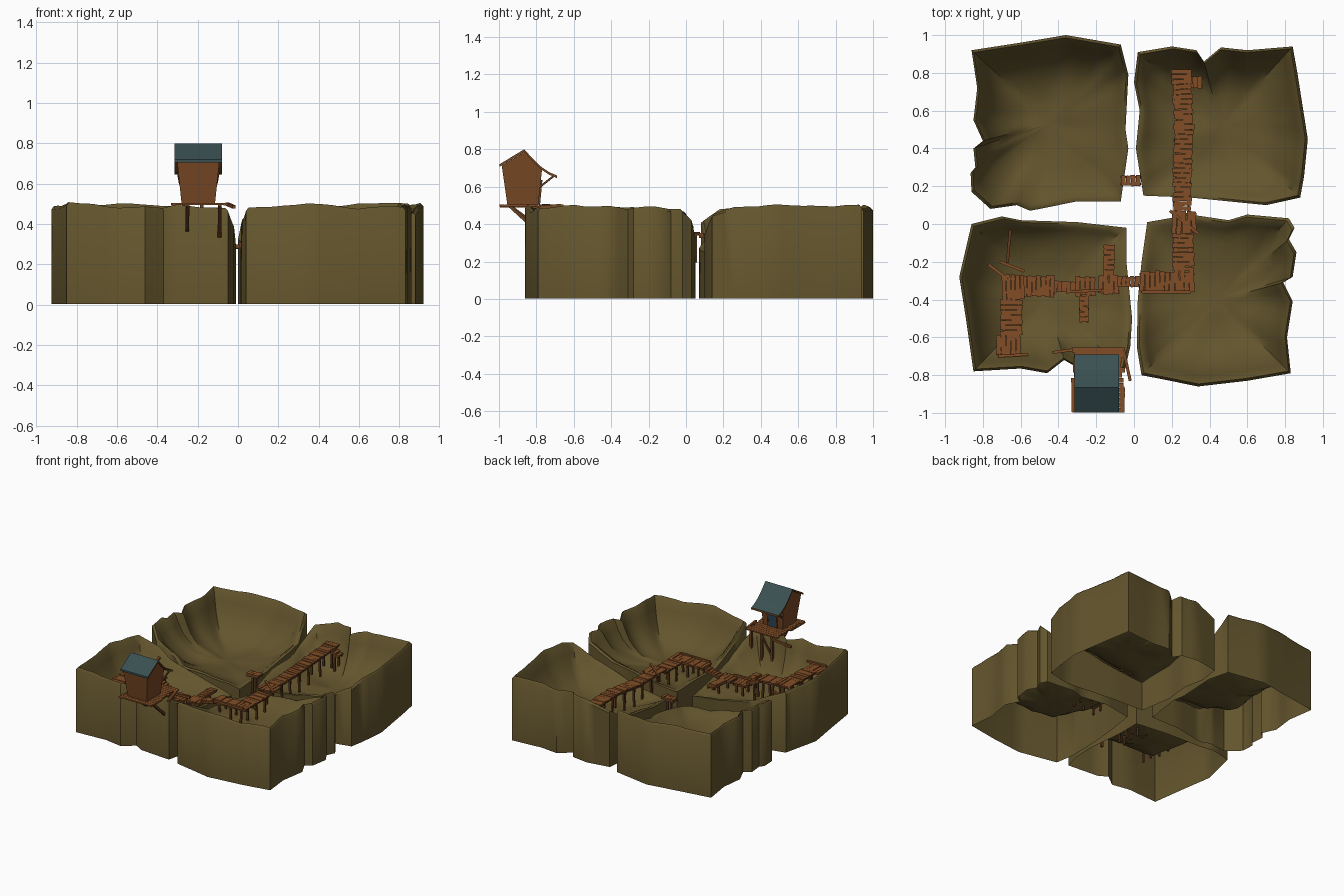
import bpy, bmesh, math, random
from mathutils import Vector, Matrix, noise

if "Cube" in bpy.data.objects:
    bpy.data.objects.remove(bpy.data.objects["Cube"])

random.seed(4)


def material(name, rgb):
    m = bpy.data.materials.new(name)
    m.diffuse_color = (*rgb, 1)
    m.use_nodes = True
    m.node_tree.nodes["Principled BSDF"].inputs["Base Color"].default_value = m.diffuse_color
    return m


EARTH = material("olive earth", (0.125, 0.09, 0.026))
WOOD = material("plank brown", (0.22, 0.075, 0.02))
DARK = material("post brown", (0.13, 0.05, 0.016))
WALL = material("house wood", (0.19, 0.066, 0.018))
ROOF = material("slate teal", (0.042, 0.08, 0.085))
DOOR = material("door blue", (0.03, 0.07, 0.10))


def finish(bm, name, *mats, smooth=None):
    bmesh.ops.recalc_face_normals(bm, faces=bm.faces)
    me = bpy.data.meshes.new(name)
    bm.to_mesh(me)
    bm.free()
    for m in mats:
        me.materials.append(m)
    if smooth:
        me.shade_smooth()
        me.set_sharp_from_angle(angle=math.radians(smooth))
    ob = bpy.data.objects.new(name, me)
    bpy.context.collection.objects.link(ob)
    return ob


def beam(bm, a, b, w, h, mat=0):
    """Box from a to b, width w sideways and height h."""
    a, b = Vector(a), Vector(b)
    d = b - a
    f = d.normalized()
    up = Vector((0, 0, 1)) if abs(f.z) < 0.95 else Vector((0, 1, 0))
    s = up.cross(f).normalized()
    u = f.cross(s)
    rot = Matrix((f, s, u)).transposed().to_4x4()
    m = Matrix.Translation((a + b) / 2) @ rot @ Matrix.Diagonal((d.length, w, h, 1))
    vs = bmesh.ops.create_cube(bm, size=1, matrix=m)["verts"]
    for fc in {fc for v in vs for fc in v.link_faces}:
        fc.material_index = mat


# Terrain tile: vertical skirt, rounded rim, then a hollow basin
PROFILE = [(1, 0.95), (0.97, 1.0), (0.93, 0.93), (0.88, 0.74), (0.8, 0.5), (0.7, 0.32),
           (0.56, 0.14), (0.4, 0.05), (0.2, 0.0)]


def tile(name, outline, floor):
    pts = []
    for i, p in enumerate(outline):
        p, q = Vector(p), Vector(outline[(i + 1) % len(outline)])
        n = max(1, round((q - p).length / 0.06))
        pts += [p.lerp(q, k / n) for k in range(n)]
    cx = (min(p.x for p in pts) + max(p.x for p in pts)) / 2
    cy = (min(p.y for p in pts) + max(p.y for p in pts)) / 2
    bm = bmesh.new()
    rings = [[bm.verts.new((p.x, p.y, 0.003)) for p in pts]]
    for t, f in PROFILE:
        ring = []
        for p in pts:
            x, y = cx + (p.x - cx) * t, cy + (p.y - cy) * t
            bump = noise.noise((x * 5, y * 5, 0)) * 0.035 * (1 - t)
            bump += noise.noise((x * 9, y * 9, 3)) * 0.01
            ring.append(bm.verts.new((x, y, floor + (p.z - floor) * f + bump)))
        rings.append(ring)
    n = len(pts)
    for a, b in zip(rings, rings[1:]):
        for i in range(n):
            bm.faces.new((a[i], a[(i + 1) % n], b[(i + 1) % n], b[i]))
    mid = bm.verts.new((cx, cy, floor))
    for i in range(n):
        bm.faces.new((rings[-1][i], rings[-1][(i + 1) % n], mid))
    finish(bm, name, EARTH, smooth=45)


tile("back_left_ground", [
    (-.86, .92, .49), (-.6, .96, .5), (-.36, 1, .49), (-.07, .95, .48), (-.03, .79, .32),
    (-.045, .5, .25), (-.03, .4, .25), (-.07, .12, .21), (-.3, .12, .23), (-.55, .07, .28),
    (-.62, .1, .32), (-.76, .08, .42), (-.86, .17, .48), (-.865, .27, .49), (-.84, .3, .48),
    (-.85, .4, .49), (-.8, .44, .48), (-.85, .55, .49), (-.83, .72, .49)], 0.17)
tile("back_right_ground", [
    (.02, .91, .43), (.2, .94, .49), (.33, .92, .49), (.37, .86, .47), (.46, .935, .49),
    (.6, .92, .5), (.84, .94, .5), (.865, .8, .5), (.92, .45, .5), (.9, .25, .49),
    (.88, .14, .46), (.7, .1, .36), (.3, .14, .26), (.05, .15, .23), (.01, .4, .28),
    (.03, .6, .3), (0, .75, .33)], 0.19)
tile("front_right_ground", [
    (.04, -.2, .26), (.07, .01, .23), (.3, .05, .28), (.5, .02, .31), (.6, .05, .34),
    (.82, .03, .43), (.85, -.02, .48), (.82, -.08, .48), (.86, -.15, .49), (.84, -.28, .49),
    (.79, -.31, .48), (.84, -.41, .49), (.81, -.6, .5), (.83, -.79, .49), (.6, -.83, .48),
    (.34, -.86, .5), (.04, -.8, .48), (.015, -.65, .4), (.02, -.4, .28)], 0.19)
tile("front_left_ground", [
    (-.86, 0, .47), (-.7, .04, .4), (-.6, .02, .34), (-.3, .01, .27), (-.04, -.02, .22),
    (-.04, -.2, .25), (-.01, -.5, .3), (-.02, -.65, .4), (-.05, -.78, .48), (-.3, -.76, .49),
    (-.37, -.72, .48), (-.46, -.79, .49), (-.6, -.765, .48), (-.85, -.78, .51),
    (-.89, -.5, .49), (-.925, -.28, .49)], 0.18)


# Boardwalks: cross planks on two stringers with uneven posts
def walkway(name, a, b, width, legs=2, pitch=0.026):
    a, b = Vector(a), Vector(b)
    d = b - a
    side = Vector((-d.y, d.x, 0)).normalized() * width / 2
    n = max(2, round(d.length / pitch))
    bm = bmesh.new()
    for i in range(n):
        c = a + d * ((i + 0.5) / n) + Vector((0, 0, random.uniform(-.003, .003)))
        s = side * random.uniform(0.92, 1.1)
        skew = d.normalized() * random.uniform(-.003, .003)
        beam(bm, c - s - skew, c + s + skew, d.length / n * 0.92, 0.01)
    drop = Vector((0, 0, 0.012))
    for k in (-0.7, 0.7):
        beam(bm, a + side * k - drop, b + side * k - drop, 0.012, 0.016, 1)
        for i in range(legs):
            top = a.lerp(b, (i + 0.5) / legs) + side * k
            foot = Vector((top.x + random.uniform(-.01, .01), top.y, top.z - 0.15))
            beam(bm, foot, top, 0.013, 0.013, 1)
    finish(bm, name, WOOD, DARK)


PATHS = [
    ("west_landing", (-.73, -.64, .36), (-.6, -.64, .36), .11, 1),
    ("west_walk", (-.65, -.59, .36), (-.65, -.40, .36), .11, 2),
    ("west_corner", (-.7, -.335, .36), (-.58, -.335, .36), .13, 1),
    ("west_span", (-.59, -.33, .355), (-.42, -.33, .345), .11, 2),
    ("narrow_span", (-.43, -.33, .335), (-.31, -.335, .28), .06, 1),
    ("middle_landing", (-.31, -.33, .265), (-.205, -.33, .265), .1, 2),
    ("south_jetty", (-.265, -.38, .265), (-.265, -.52, .26), .05, 1),
    ("east_landing", (-.19, -.32, .27), (-.08, -.32, .27), .1, 2),
    ("north_jetty", (-.135, -.27, .275), (-.13, -.11, .28), .055, 1),
    ("gap_bridge", (-.09, -.305, .28), (.05, -.305, .31), .055, 0),
    ("corner_walk", (.03, -.305, .32), (.32, -.305, .325), .11, 3),
    ("north_walk", (.26, -.25, .325), (.26, -.05, .325), .11, 2),
    ("gate_landing", (.2, .01, .345), (.33, .01, .345), .12, 1),
    ("long_bridge_start", (.255, .07, .345), (.255, .27, .345), .095, 2),
    ("long_bridge_middle", (.255, .27, .345), (.265, .5, .37), .1, 2),
    ("long_bridge_end", (.265, .5, .37), (.25, .82, .38), .1, 2),
    ("side_steps", (.29, .75, .37), (.36, .75, .34), .06, 1),
    ("back_bridge", (-.07, .23, .29), (.035, .23, .3), .055, 1),
]
for path in PATHS:
    walkway(*path)

# Loose poles and rails lying around the boardwalk
bm = bmesh.new()
for a, b in [((-.77, -.215, .35), (-.67, -.29, .36)), ((-.655, -.03, .35), (-.67, -.2, .27)),
             ((-.71, -.2, .31), (-.58, -.25, .31)), ((-.72, -.7, .37), (-.56, -.69, .37)),
             ((.19, .07, .35), (.34, -.05, .35)), ((-.43, -.68, .45), (-.28, -.66, .48)),
             ((-.36, -.36, .29), (-.17, -.35, .29)), ((.04, -.36, .33), (.3, -.36, .33))]:
    beam(bm, a, b, 0.015, 0.015)
finish(bm, "loose_poles", WOOD)

# Stilt platform under the house
bm = bmesh.new()
for i in range(13):
    y = -0.985 + i * 0.0265
    beam(bm, (-.325 + random.uniform(-.01, .01), y, .5),
         (-.055 + random.uniform(-.015, .01), y, .5), 0.024, 0.01)
beam(bm, (-.06, -.86, .498), (-.06, -.997, .498), 0.022, 0.01)
beam(bm, (-.32, -.83, .495), (-.32, -.995, .495), 0.022, 0.01)
beam(bm, (-.055, -.67, .5), (-.02, -.83, .485), 0.016, 0.016)
for x, foot in ((-.25, .37), (-.09, .34)):
    beam(bm, (x, -.94, .495), (x - .002, -.77, foot), 0.018, 0.018, 1)
for x in (-.27, -.18, -.09):
    beam(bm, (x, -.675, .19), (x, -.675, .5), 0.016, 0.016, 1)
beam(bm, (-.27, -.675, .33), (-.18, -.675, .48), 0.012, 0.012, 1)
finish(bm, "house_platform", WOOD, DARK)

# House body: five-sided profile flaring towards the eaves
CX = -0.197
bm = bmesh.new()
ends = []
BODY = [(-.955, .503, .083), (-.79, .503, .083), (-.77, .69, .1), (-.865, .785, .105),
        (-.985, .712, .105)]
for s in (-1, 1):
    ends.append([bm.verts.new((CX + s * hw, y, z)) for y, z, hw in BODY])
    bm.faces.new(ends[-1])
for i in range(5):
    j = (i + 1) % 5
    bm.faces.new((ends[0][i], ends[0][j], ends[1][j], ends[1][i]))
finish(bm, "house_body", WALL)

# Roof: curved sheet sweeping out over the porch, timber underneath
bm = bmesh.new()
LINE = [(-.997, .72), (-.865, .8), (-.815, .745), (-.77, .703), (-.73, .677), (-.69, .66)]
cols = []
for s in (-0.118, 0.118):
    for dz in (0, -0.014):
        cols.append([bm.verts.new((CX + s, y, z + dz)) for y, z in LINE])
lt, lb, rt, rb = cols
for a, b in ((lt, rt), (lb, rb), (lt, lb), (rt, rb)):
    for i in range(len(LINE) - 1):
        bm.faces.new((a[i], a[i + 1], b[i + 1], b[i]))
for k in (0, -1):
    bm.faces.new((lt[k], rt[k], rb[k], lb[k]))
bmesh.ops.recalc_face_normals(bm, faces=bm.faces)
for f in bm.faces:
    f.material_index = 0 if f.normal.z > 0.2 or f.normal.y < -0.9 else 1
finish(bm, "house_roof", ROOF, WALL)

# Door on the porch side with a frame, and two porch props
bm = bmesh.new()
beam(bm, (CX, -.786, .505), (CX, -.774, .625), 0.065, 0.008)
for s in (-1, 1):
    beam(bm, (CX + s * .037, -.786, .505), (CX + s * .037, -.774, .632), 0.01, 0.012, 1)
    beam(bm, (CX + s * .09, -.78, .6), (CX + s * .1, -.71, .655), 0.01, 0.01, 1)
beam(bm, (CX - .045, -.774, .632), (CX + .045, -.774, .632), 0.012, 0.01, 1)
finish(bm, "house_door", DOOR, DARK)
